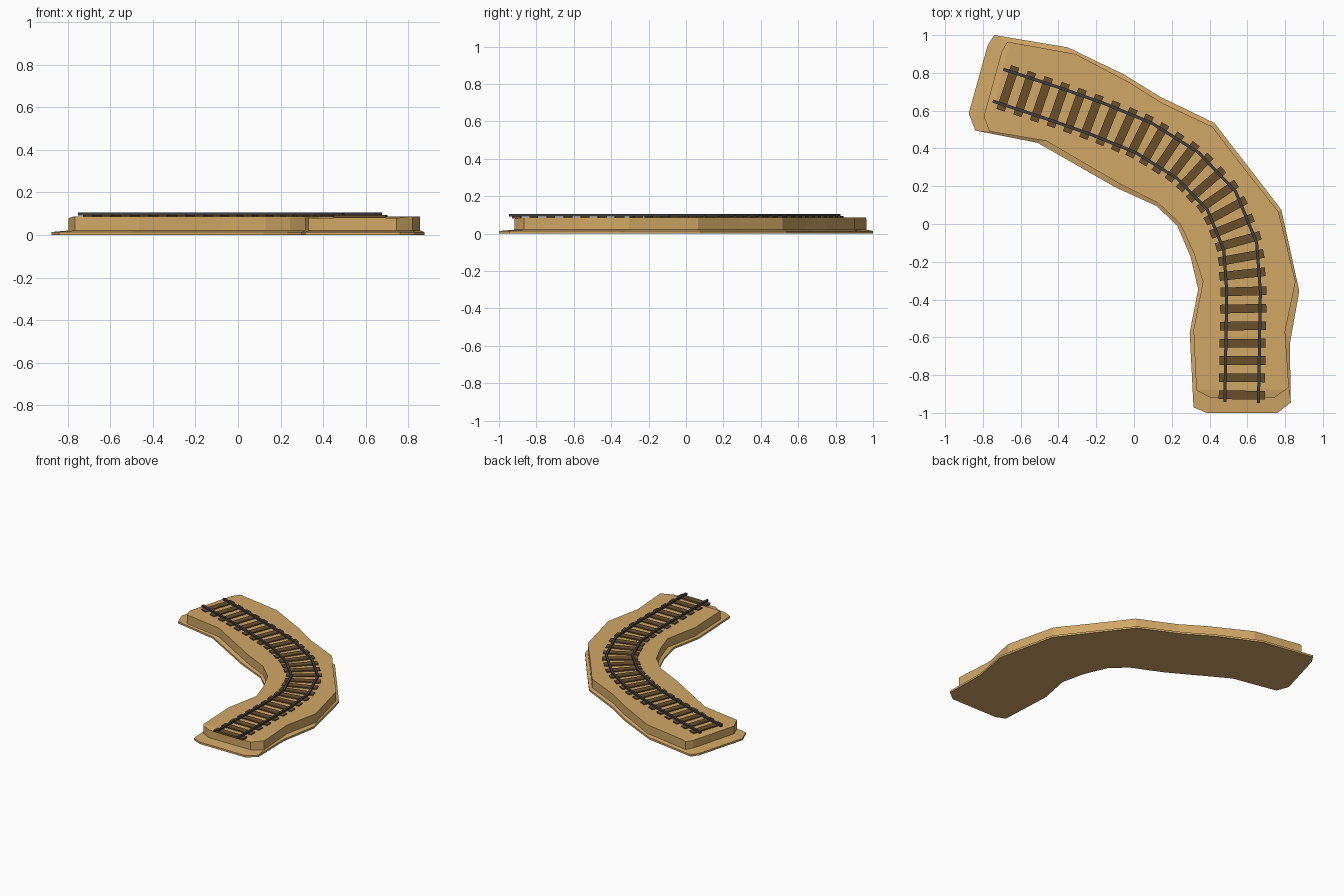
import bpy, bmesh
from mathutils import Vector

if "Cube" in bpy.data.objects:
    bpy.data.objects.remove(bpy.data.objects["Cube"])

def material(name, rgb):
    m = bpy.data.materials.new(name)
    m.diffuse_color = (*rgb, 1)
    m.use_nodes = True
    m.node_tree.nodes["Principled BSDF"].inputs["Base Color"].default_value = m.diffuse_color
    return m

SAND = material("sand", (0.64, 0.39, 0.13))
WOOD = material("dark_wood", (0.14, 0.08, 0.022))
STEEL = material("dark_steel", (0.05, 0.05, 0.055))

def finish(bm, name, mat):
    bmesh.ops.recalc_face_normals(bm, faces=bm.faces)
    me = bpy.data.meshes.new(name)
    bm.to_mesh(me)
    bm.free()
    me.materials.append(mat)
    ob = bpy.data.objects.new(name, me)
    bpy.context.collection.objects.link(ob)
    return ob

def loft(bm, rings, closed_ring=True):
    """Join matching rings with quads and cap both ends."""
    vr = [[bm.verts.new(p) for p in r] for r in rings]
    n = len(vr[0])
    for a, b in zip(vr, vr[1:]):
        for i in range(n):
            j = (i + 1) % n
            bm.faces.new((a[i], a[j], b[j], b[i]))
    bm.faces.new(vr[0][::-1])
    bm.faces.new(vr[-1])

# Matching outlines of the ground skirt and the raised bed
SKIRT = [(-.74, 1), (-.35, .935), (-.05, .79), (.135, .675), (.425, .535), (.615, .29),
         (.78, .075), (.875, -.355), (.825, -.635), (.83, -.945), (.76, -1), (.385, -1),
         (.315, -.97), (.295, -.575), (.34, -.345), (.30, -.175), (.23, -.01), (.12, .095),
         (-.10, .195), (-.51, .43), (-.84, .495), (-.875, .585), (-.775, .945)]
BED = [(-.67, .965), (-.31, .90), (-.025, .75), (.15, .64), (.415, .515), (.595, .28),
       (.765, .065), (.855, -.305), (.80, -.57), (.82, -.865), (.745, -.918), (.40, -.918),
       (.33, -.88), (.315, -.56), (.365, -.305), (.315, -.15), (.245, 0), (.13, .11),
       (-.08, .215), (-.465, .44), (-.765, .49), (-.795, .57), (-.70, .915)]

# Ballast bed: skirt, walls and top in one mesh, with both ends drooping
bm = bmesh.new()
loft(bm, [[(x, y, z) for x, y in ring] for ring, z in
          ((SKIRT, 0), (SKIRT, .014), (BED, .021), (BED, .086))])
for co, no in (((.5, -.875, 0), (0, -1, 0)), ((-.665, .92, 0), (-.966, .26, 0))):
    bmesh.ops.bisect_plane(bm, geom=bm.verts[:] + bm.edges[:] + bm.faces[:],
                           dist=1e-5, plane_co=co, plane_no=no)
    for v in bm.verts:
        if v.co.z > .05 and (v.co - Vector(co)).dot(Vector(no)) > .004:
            v.co.z = .079
finish(bm, "ballast_bed", SAND)

# Track centre line
PATH = [Vector(p) for p in ((-.72, .735), (-.43, .64), (-.19, .555), (.05, .457), (.285, .31),
                            (.4625, .125), (.5625, -.118), (.58, -.358), (.57, -.945))]
DIRS = [(b - a).normalized() for a, b in zip(PATH, PATH[1:])]
TANGENTS = [DIRS[0]] + [(a + b).normalized() for a, b in zip(DIRS, DIRS[1:])] + [DIRS[-1]]

def side(t):
    return Vector((-t.y, t.x))

# Rails: rectangular section swept along the offset centre line
def rail(name, offset, half=.008, z0=.091, z1=.105):
    rings = []
    for p, t in zip(PATH, TANGENTS):
        n = side(t)
        rings.append([(*(p + n * (offset + s * half)), z)
                      for s, z in ((-1, z0), (1, z0), (1, z1), (-1, z1))])
    bm = bmesh.new()
    loft(bm, rings)
    finish(bm, name, STEEL)

rail("outer_rail", .089)
rail("inner_rail", -.089)

def sample(s):
    """Point and blended direction at a distance along the centre line."""
    for i, (a, b) in enumerate(zip(PATH, PATH[1:])):
        length = (b - a).length
        if s <= length or i == len(PATH) - 2:
            f = min(s / length, 1)
            t = TANGENTS[i].lerp(TANGENTS[i + 1], f).normalized()
            return a.lerp(b, f), t
        s -= length

# Sleepers laid across the centre line
bm = bmesh.new()
s = .055
for k in range(27):
    p, t = sample(s)
    n = side(t)
    loft(bm, [[(*(p + n * u * .122 + t * v * .023), z)
               for u, v in ((-1, -1), (1, -1), (1, 1), (-1, 1))] for z in (.08, .094)])
    s += .0935 if k < 7 else .0878 if k < 19 else .0915
finish(bm, "sleepers", WOOD)
